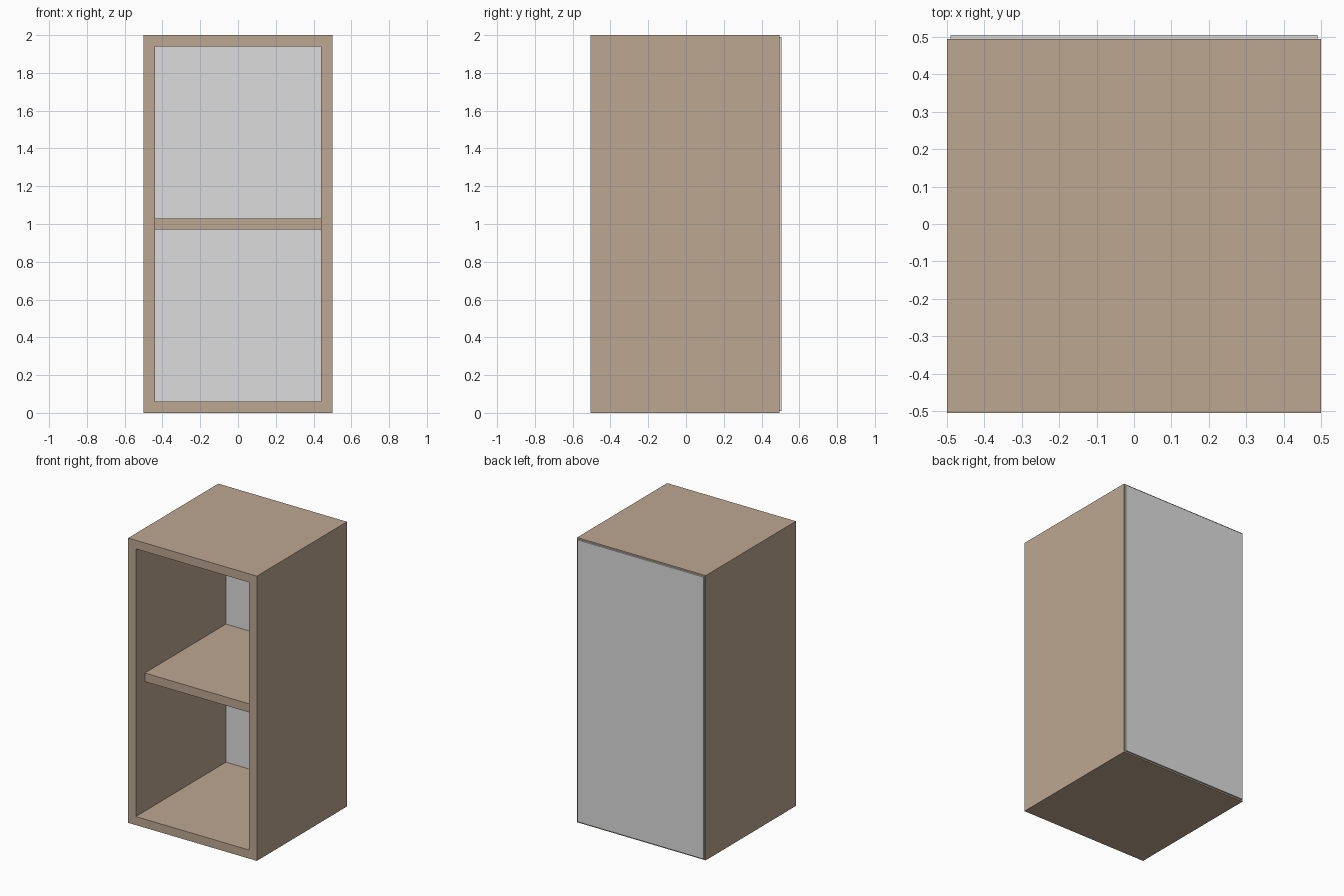
import bpy, bmesh

if "Cube" in bpy.data.objects:
    bpy.data.objects.remove(bpy.data.objects["Cube"])

W, H, T = 0.5, 2.0, 0.06          # half width, height, board thickness
FRONT, BACK = -0.505, 0.495


def material(name, rgb):
    m = bpy.data.materials.new(name)
    m.diffuse_color = (*rgb, 1)
    m.use_nodes = True
    m.node_tree.nodes["Principled BSDF"].inputs["Base Color"].default_value = m.diffuse_color
    return m


wood = material("light_brown_wood", (0.51, 0.39, 0.285))
grey = material("light_grey_board", (0.72, 0.72, 0.72))


def finish(name, bm, mat):
    bmesh.ops.recalc_face_normals(bm, faces=bm.faces)
    me = bpy.data.meshes.new(name)
    bm.to_mesh(me)
    bm.free()
    me.materials.append(mat)
    ob = bpy.data.objects.new(name, me)
    bpy.context.collection.objects.link(ob)
    return ob


def box(name, lo, hi, mat):
    bm = bmesh.new()
    bmesh.ops.create_cube(bm, size=1)
    for v in bm.verts:
        v.co = [lo[i] if v.co[i] < 0 else hi[i] for i in range(3)]
    return finish(name, bm, mat)


# Carcass: rectangular ring profile extruded front to back, open at both ends
def rect(bm, inset):
    x, z0, z1 = W - inset, inset, H - inset
    return [bm.verts.new((px, FRONT, pz))
            for px, pz in ((-x, z0), (x, z0), (x, z1), (-x, z1))]


bm = bmesh.new()
outer, inner = rect(bm, 0), rect(bm, T)
ring = [bm.faces.new((outer[i], outer[(i + 1) % 4], inner[(i + 1) % 4], inner[i]))
        for i in range(4)]
ext = bmesh.ops.extrude_face_region(bm, geom=ring, use_keep_orig=True)
moved = [g for g in ext["geom"] if isinstance(g, bmesh.types.BMVert)]
bmesh.ops.translate(bm, verts=moved, vec=(0, BACK - FRONT, 0))
finish("cabinet_carcass", bm, wood)

# Middle shelf, set back from the front edge
box("middle_shelf", (-W + T, FRONT + 0.1, 0.97), (W - T, BACK, 1.03), wood)

# Thin back panel, slightly smaller than the carcass
box("back_panel", (-0.49, BACK, 0.01), (0.49, BACK + 0.01, 1.99), grey)
